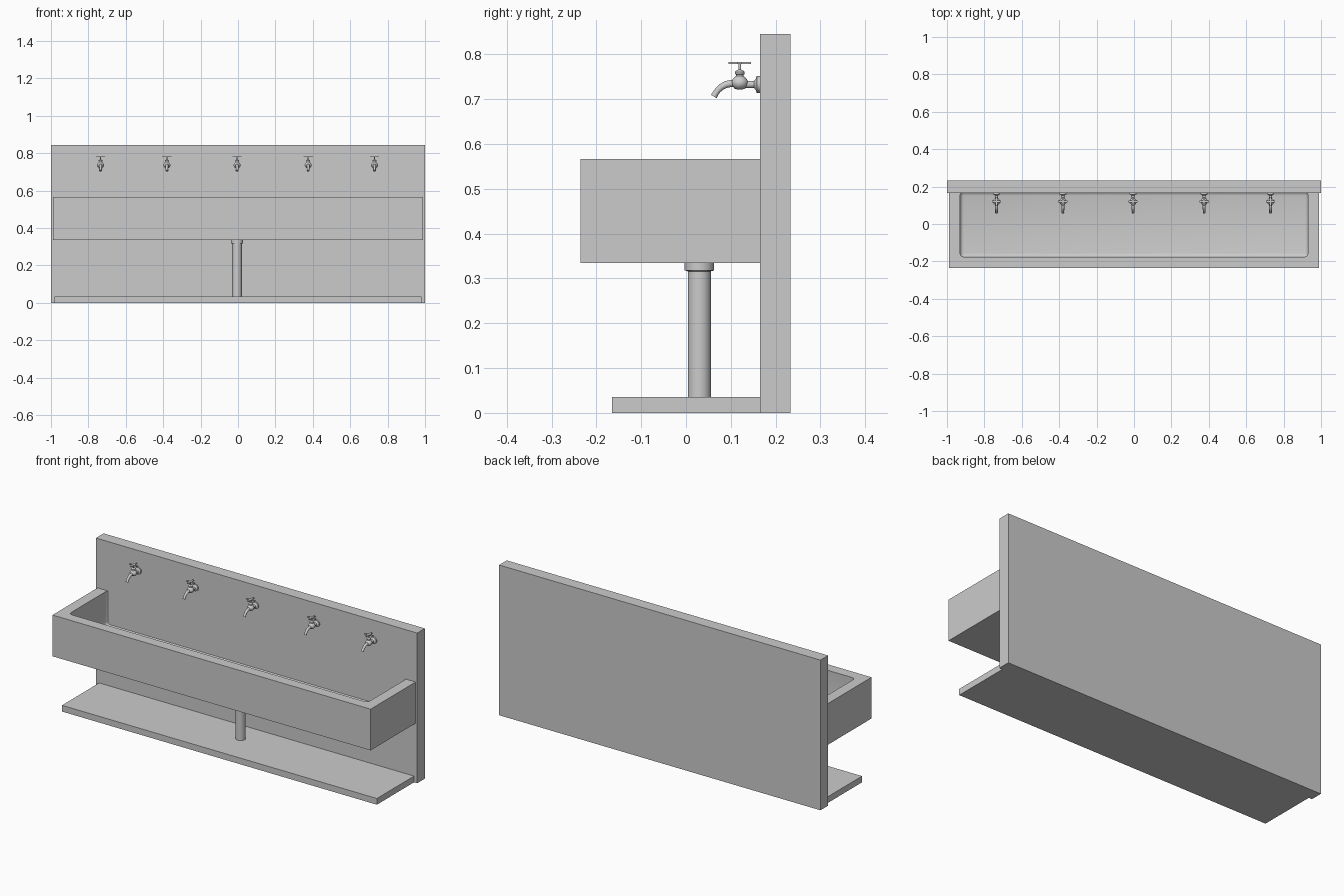
import bpy, bmesh, math
from mathutils import Matrix, Vector

if "Cube" in bpy.data.objects:
    bpy.data.objects.remove(bpy.data.objects["Cube"])


def finish(bm, name):
    bmesh.ops.recalc_face_normals(bm, faces=bm.faces)
    me = bpy.data.meshes.new(name)
    bm.to_mesh(me)
    bm.free()
    ob = bpy.data.objects.new(name, me)
    bpy.context.collection.objects.link(ob)
    return ob


def add_box(bm, lo, hi):
    lo, hi = Vector(lo), Vector(hi)
    m = Matrix.Translation((lo + hi) / 2) @ Matrix.Diagonal((*(hi - lo), 1))
    return bmesh.ops.create_cube(bm, size=1, matrix=m)["verts"]


def box(name, lo, hi):
    bm = bmesh.new()
    add_box(bm, lo, hi)
    return finish(bm, name)


def loft(bm, rings):
    loops = [[bm.verts.new(p) for p in r] for r in rings]
    n = len(loops[0])
    for a, b in zip(loops, loops[1:]):
        for i in range(n):
            bm.faces.new((a[i], a[(i + 1) % n], b[(i + 1) % n], b[i]))
    bm.faces.new(loops[0])
    bm.faces.new(loops[-1])


def add_lathe(bm, profile, matrix, n=20):
    """Revolve (radius, height) points round the local z axis."""
    ang = [2 * math.pi * i / n for i in range(n)]
    loft(bm, [[matrix @ Vector((r * math.cos(a), r * math.sin(a), h)) for a in ang]
              for r, h in profile])


def add_tube(bm, path, n=14):
    """Round tube through (y, z, radius) points in the plane x = 0."""
    rings = []
    for i, (y, z, r) in enumerate(path):
        p, q = path[max(i - 1, 0)], path[min(i + 1, len(path) - 1)]
        t = Vector((0, q[0] - p[0], q[1] - p[1])).normalized()
        side, up = Vector((1, 0, 0)), Vector((0, -t.z, t.y))
        rings.append([Vector((0, y, z)) + r * (side * math.cos(a) + up * math.sin(a))
                      for a in (2 * math.pi * k / n for k in range(n))])
    loft(bm, rings)


def smooth(ob, angle=35):
    bpy.ops.object.select_all(action='DESELECT')
    ob.select_set(True)
    bpy.context.view_layer.objects.active = ob
    bpy.ops.object.shade_smooth_by_angle(angle=math.radians(angle))


# Back wall and floor step
box("back_wall", (-1, 0.165, 0), (1, 0.233, 0.845))
box("floor_step", (-0.98, -0.165, 0), (0.98, 0.166, 0.035))

# Trough: a block hollowed by a round-edged cutter, open against the wall
trough = box("trough", (-0.99, -0.235, 0.335), (0.99, 0.165, 0.567))
cutter = box("trough_cutter", (-0.93, -0.176, 0.375), (0.93, 0.172, 0.70))
cutter.hide_render = True
bev = cutter.modifiers.new("round", 'BEVEL')
bev.width, bev.segments = 0.02, 4
cut = trough.modifiers.new("hollow", 'BOOLEAN')
cut.operation, cut.solver, cut.object = 'DIFFERENCE', 'EXACT', cutter
bpy.context.view_layer.objects.active = trough
bpy.ops.object.modifier_apply(modifier=cut.name)
bpy.data.objects.remove(cutter)
smooth(trough)

# Drain pipe with collar
bm = bmesh.new()
add_lathe(bm, [(0.026, 0), (0.026, 0.316), (0.033, 0.318), (0.033, 0.336)],
          Matrix.Translation((-0.005, 0.03, 0)), 32)
smooth(finish(bm, "drain_pipe"))

# One tap, modelled at x = 0
TY = 0.12
bm = bmesh.new()
# valve body, bonnet and spindle
add_lathe(bm, [(0.007, 0.722), (0.012, 0.724), (0.017, 0.730), (0.019, 0.737),
               (0.017, 0.743), (0.012, 0.749), (0.008, 0.752), (0.008, 0.755),
               (0.011, 0.756), (0.011, 0.761), (0.008, 0.764), (0.003, 0.766),
               (0.003, 0.782)], Matrix.Translation((0, TY, 0)))
# wall flange and inlet
inlet = Matrix.Translation((0, 0.168, 0.733)) @ Matrix.Rotation(math.pi / 2, 4, 'X')
add_lathe(bm, [(0.019, 0), (0.019, 0.010), (0.013, 0.012), (0.008, 0.016),
               (0.008, 0.045)], inlet)
# curved spout
add_tube(bm, [(0.115, 0.735, 0.008), (0.100, 0.735, 0.008), (0.090, 0.733, 0.008),
              (0.080, 0.728, 0.0075), (0.072, 0.721, 0.007), (0.066, 0.713, 0.007),
              (0.062, 0.706, 0.0075)])
# cross handle
for w, d in ((0.025, 0.005), (0.005, 0.025)):
    add_box(bm, (-w, TY - d, 0.7785), (w, TY + d, 0.783))
tap = finish(bm, "tap_1")
smooth(tap)

# Row of taps sharing the mesh
xs = (-0.735, -0.38, -0.005, 0.375, 0.73)
tap.location.x = xs[0]
for i, x in enumerate(xs[1:], 2):
    copy = tap.copy()
    copy.name = f"tap_{i}"
    copy.location.x = x
    bpy.context.collection.objects.link(copy)
